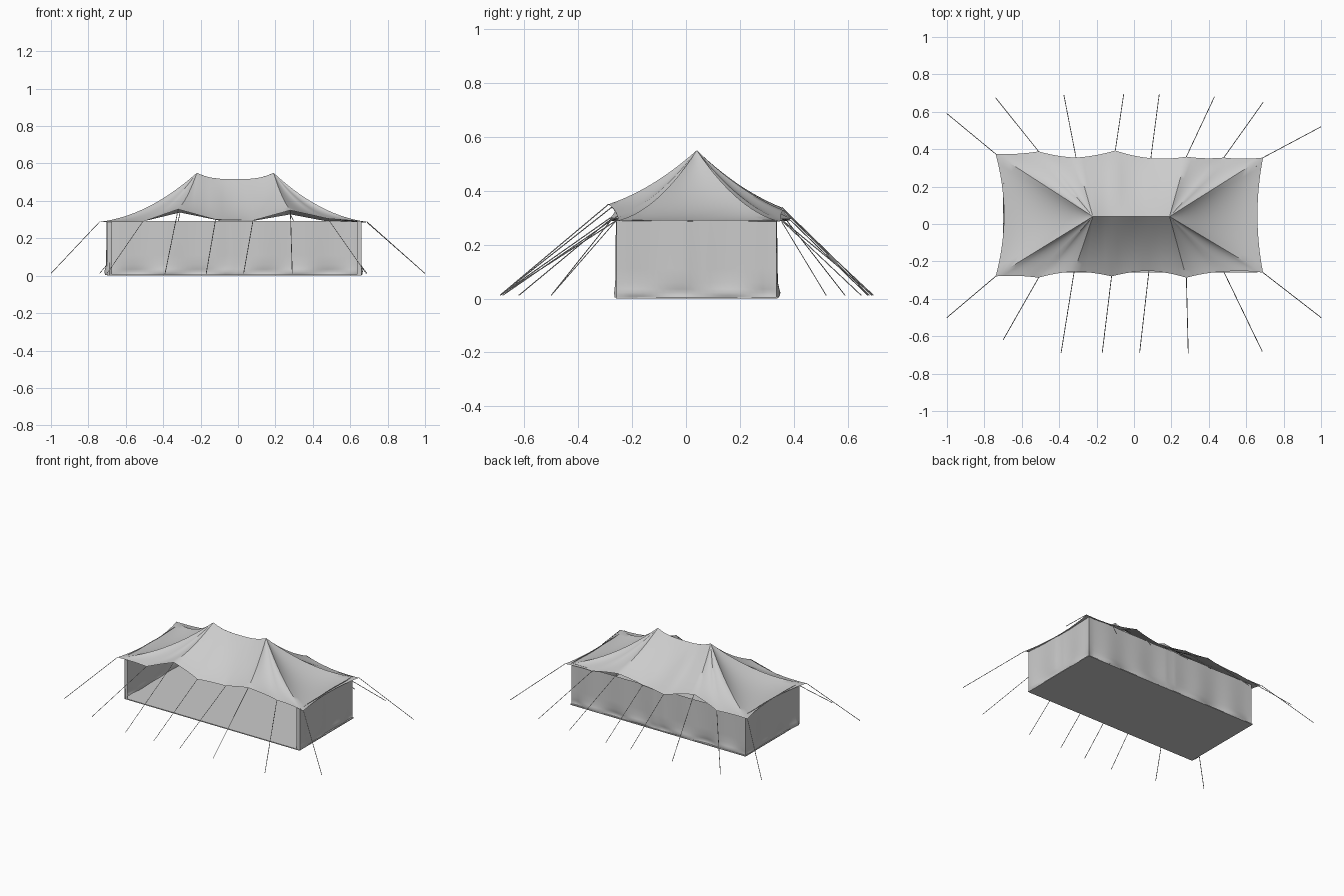
import bpy, bmesh, math
from mathutils import Vector

if "Cube" in bpy.data.objects:
    bpy.data.objects.remove(bpy.data.objects["Cube"])


def mesh_object(name, bm, angle=35):
    me = bpy.data.meshes.new(name)
    bm.to_mesh(me)
    bm.free()
    ob = bpy.data.objects.new(name, me)
    bpy.context.collection.objects.link(ob)
    bpy.ops.object.select_all(action='DESELECT')
    ob.select_set(True)
    bpy.context.view_layer.objects.active = ob
    bpy.ops.object.shade_smooth_by_angle(angle=math.radians(angle))
    return ob


def grid(name, rows, closed=False, angle=35):
    bm = bmesh.new()
    vs = [[bm.verts.new(p) for p in r] for r in rows]
    n = len(rows[0])
    for a, b in zip(vs, vs[1:]):
        for i in range(n if closed else n - 1):
            j = (i + 1) % n
            bm.faces.new((a[i], a[j], b[j], b[i]))
    bmesh.ops.remove_doubles(bm, verts=bm.verts, dist=0.0005)
    return mesh_object(name, bm, angle)


# Eave rope points, left to right: x, y, z, then ground anchor x, y
front = [(-.74, -.28, .288, -1, -.50), (-.51, -.287, .288, -.70, -.62),
         (-.32, -.255, .355, -.39, -.69), (-.12, -.28, .30, -.17, -.69),
         (.08, -.25, .295, .03, -.69), (.28, -.287, .35, .29, -.69),
         (.48, -.255, .305, .685, -.68), (.69, -.26, .288, 1, -.50)]
back = [(-.74, .375, .288, -1, .59), (-.51, .388, .29, -.74, .675),
        (-.31, .355, .338, -.375, .69), (-.10, .393, .295, -.055, .695),
        (.09, .352, .295, .135, .695), (.28, .36, .328, .43, .68),
        (.48, .355, .29, .69, .65), (.69, .355, .285, 1, .52)]

# Roof canvas: spokes sagging from the two-peaked ridge to the eave loop
PL, PR, PY, PZ = -.22, .19, .04, .55


def ridge(x):
    x = min(max(x, PL), PR)
    u = abs((x - (PL + PR) / 2) / ((PR - PL) / 2))
    return Vector((x, PY, PZ - .034 * (1 - u ** 3)))


loop = front + back[::-1]
spokes = []
SEG = 6
for i, a in enumerate(loop):
    b = loop[(i + 1) % len(loop)]
    end = i in (7, 15)
    n = SEG * 2 if end else SEG
    for k in range(n):
        t = k / n
        p = Vector(a[:3]).lerp(Vector(b[:3]), t)
        q = 4 * t * (1 - t)
        if end:
            p.x += (.045 if p.x < 0 else -.03) * q
            sag = .05 + .02 * q
        else:
            p.y -= math.copysign(.006 * q, p.y)
            d = max(0, min(1, (abs(p.x + .02) - .2) / .5))
            sag = .016 + .034 * d + .008 * q
        spokes.append((ridge(p.x), p, sag))
M = 14
rows = []
for r in range(M + 1):
    t = r / M
    rows.append([a.lerp(p, t) - Vector((0, 0, s * 4 * t * (1 - t)))
                 for a, p, s in spokes])
grid("roof_canvas", rows, True, 40)

# Wall canvas on three sides, open at the front, with gentle ripples
path = [(-.675, -.258), (-.70, -.258), (-.695, .04), (-.695, .335),
        (-.02, .335), (.655, .335), (.65, .04), (.66, -.258), (.635, -.258)]
pts = []
for a, b in zip(path, path[1:]):
    a, b = Vector(a), Vector(b)
    n = max(2, round((b - a).length / .025))
    d = (b - a).normalized()
    pts += [(a.lerp(b, k / n), Vector((-d.y, d.x)), k == 0) for k in range(n)]
pts.append((Vector(path[-1]), Vector((0, -1)), True))
rows = []
for z in (.003, .012, .022, .035, .06, .11, .16, .21, .26, .292):
    h = z / .29
    row = []
    for i, (p, nrm, fixed) in enumerate(pts):
        w = .004 * math.sin(i * .62) + .003 * math.sin(i * .27 + 1)
        hem = .009 * math.exp(-((z - .022) / .018) ** 2) * math.sin(i * .45)
        off = 0 if fixed else w * (1 - .6 * h) + hem
        q = p + nrm * off
        row.append((q.x, q.y, z))
    rows.append(row)
grid("wall_canvas", rows)

# Groundsheet
bm = bmesh.new()
bmesh.ops.create_cube(bm, size=1)
bmesh.ops.scale(bm, vec=(1.36, .6, .006), verts=bm.verts)
bmesh.ops.translate(bm, vec=(-.02, .04, .003), verts=bm.verts)
mesh_object("groundsheet", bm)

# Guy ropes
for side, data in (("front", front), ("back", back)):
    for i, (x, y, z, gx, gy) in enumerate(data):
        cu = bpy.data.curves.new(f"{side}_guy_rope_{i + 1}", 'CURVE')
        cu.dimensions = '3D'
        cu.bevel_depth = .002
        cu.bevel_resolution = 0
        cu.use_fill_caps = True
        sp = cu.splines.new('POLY')
        sp.points.add(1)
        sp.points[0].co = (x, y, z, 1)
        sp.points[1].co = (gx, gy, .012, 1)
        bpy.context.collection.objects.link(bpy.data.objects.new(cu.name, cu))
